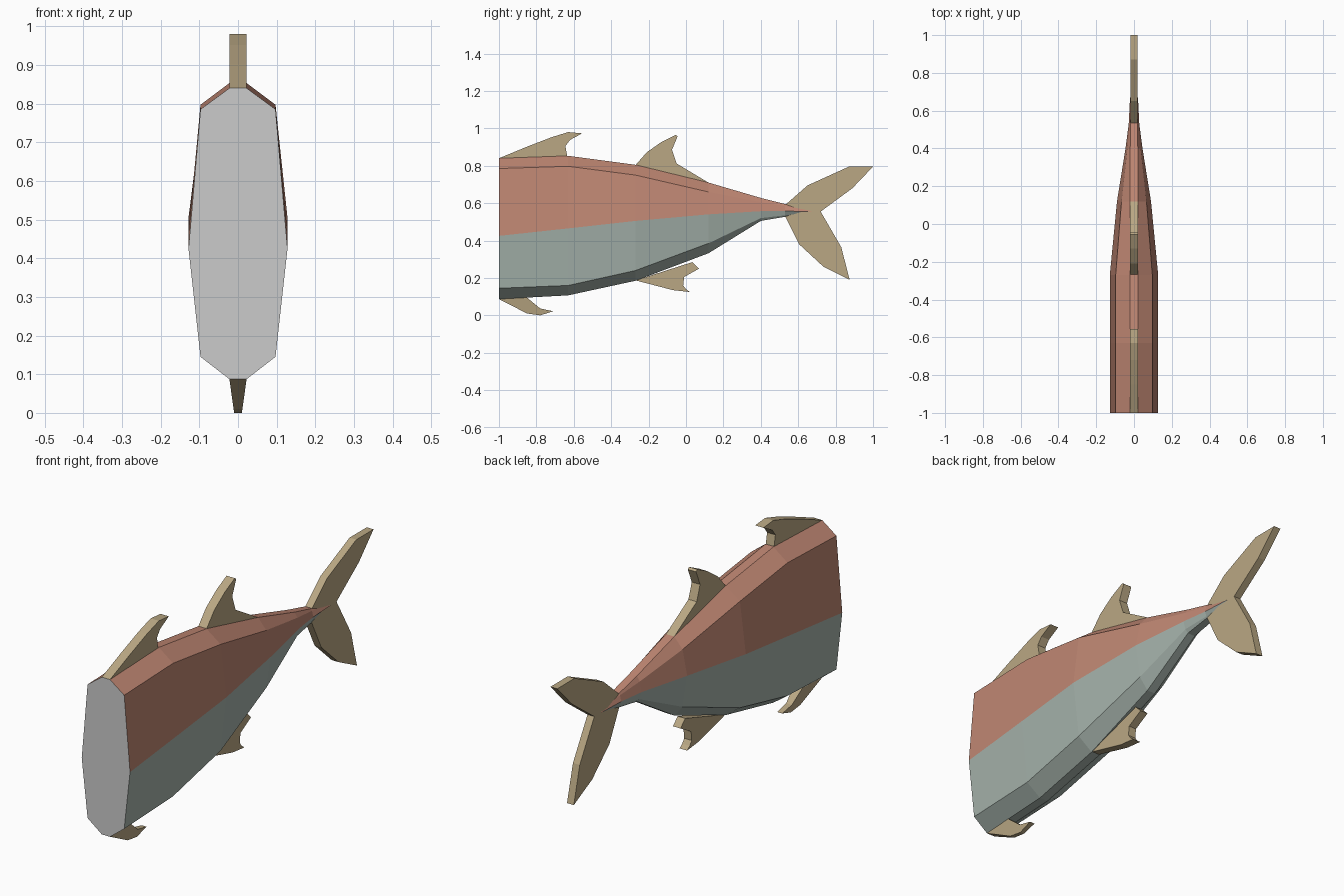
import bpy, bmesh

if "Cube" in bpy.data.objects:
    bpy.data.objects.remove(bpy.data.objects["Cube"])


def material(name, rgb):
    m = bpy.data.materials.new(name)
    m.diffuse_color = (*rgb, 1)
    m.use_nodes = True
    m.node_tree.nodes["Principled BSDF"].inputs["Base Color"].default_value = m.diffuse_color
    return m


ORANGE = material("back_orange", (0.52, 0.24, 0.17))
TEAL = material("belly_teal", (0.38, 0.45, 0.41))
TAN = material("fin_tan", (0.49, 0.39, 0.23))


def finish(name, bm, mats=()):
    bmesh.ops.recalc_face_normals(bm, faces=bm.faces[:])
    me = bpy.data.meshes.new(name)
    bm.to_mesh(me)
    bm.free()
    for m in mats:
        me.materials.append(m)
    ob = bpy.data.objects.new(name, me)
    bpy.context.collection.objects.link(ob)
    return ob


# Body stations: y, heights (top, shoulder, widest, lower, bottom), half widths
STATIONS = [
    (-1.00, (.840, .785, .425, .145, .087), (.022, .097, .128, .097, .022)),
    (-0.63, (.853, .797, .465, .160, .107), (.022, .097, .128, .097, .022)),
    (-0.27, (.805, .750, .505, .240, .185), (.022, .097, .128, .097, .022)),
    (0.12, (.710, .660, .540, .385, .332), (.022, .066, .090, .066, .022)),
    (0.40, (.628, .605, .557, .520, .505), (.020, .035, .045, .035, .020)),
    (0.53, (.595, .585, .557, .535, .527), (.018, .021, .028, .021, .018)),
    (0.67, (.563, .561, .556, .551, .549), (.006, .012, .021, .012, .006)),
]


def ring_points(y, zs, ws):
    right = [(w, y, z) for w, z in zip(ws, zs)]
    return right + [(-x, yy, z) for x, yy, z in reversed(right)]


# Lofted body: orange back, teal belly
bm = bmesh.new()
rings = [[bm.verts.new(p) for p in ring_points(*s)] for s in STATIONS]
for a, b in zip(rings, rings[1:]):
    for i in range(10):
        j = (i + 1) % 10
        f = bm.faces.new((a[i], a[j], b[j], b[i]))
        f.material_index = 1 if 2 <= i <= 6 else 0
bm.faces.new(rings[-1])
finish("body", bm, (ORANGE, TEAL))

# Flat grey cut face at the front
bm = bmesh.new()
bm.faces.new([bm.verts.new(p) for p in ring_points(*STATIONS[0])])
bm.faces.ensure_lookup_table()
cut = finish("cut_face", bm)
if cut.data.polygons[0].normal.y > 0:
    cut.data.flip_normals()


# Flat fins: side outline (y, z) with half thickness at given height
def fin(name, outline, half=lambda z: 0.02):
    bm = bmesh.new()
    sides = [[bm.verts.new((s * half(z), y, z)) for y, z in outline] for s in (1, -1)]
    n = len(outline)
    caps = [bm.faces.new(s) for s in sides]
    for i in range(n):
        j = (i + 1) % n
        bm.faces.new((sides[0][i], sides[0][j], sides[1][j], sides[1][i]))
    bmesh.ops.recalc_face_normals(bm, faces=bm.faces[:])
    bmesh.ops.triangulate(bm, faces=caps)
    finish(name, bm, (TAN,))


fin("front_dorsal_fin", [(-1, .84), (-.85, .902), (-.72, .952), (-.63, .98), (-.555, .973),
                         (-.62, .938), (-.645, .905), (-.635, .85)], lambda z: .022)
fin("rear_dorsal_fin", [(-.27, .803), (-.21, .872), (-.13, .928), (-.055, .965), (-.045, .957),
                        (-.075, .885), (-.05, .812), (.12, .71)], lambda z: .022)
fin("anal_fin", [(-.27, .187), (-.07, .135), (.02, .125), (0, .14), (-.015, .16),
                 (-.01, .205), (.07, .25), (.035, .285)])
fin("pelvic_fin", [(-1, .087), (-.85, .01), (-.78, 0), (-.71, .022), (-.78, .037),
                   (-.85, .095)], lambda z: .01 + .14 * z)
fin("tail_fin", [(.53, .59), (.65, .695), (.87, .795), (1, .795), (.89, .68), (.72, .555),
                 (.83, .365), (.875, .19), (.735, .26), (.605, .38), (.53, .53)], lambda z: .018)
